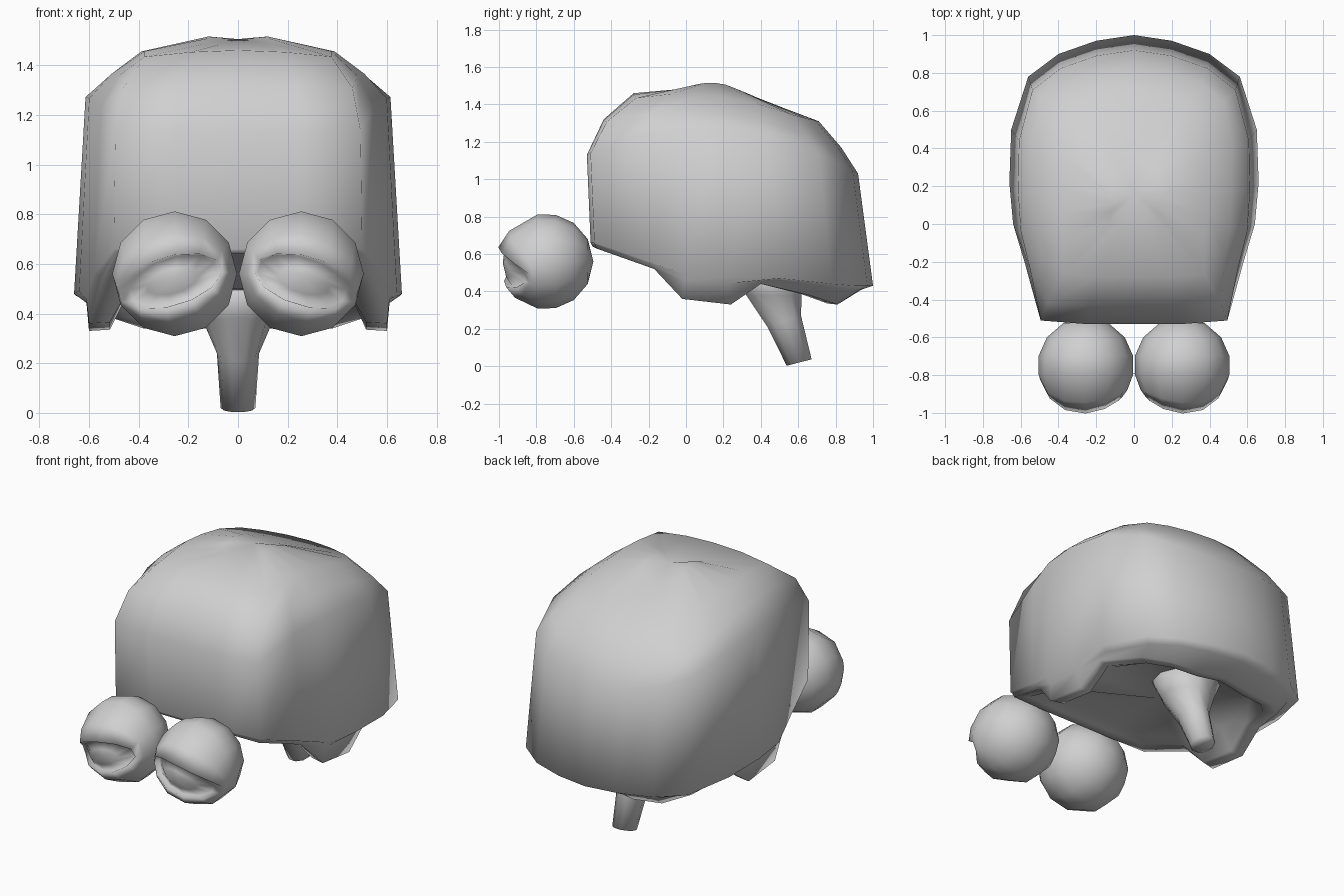
import bpy, bmesh, math

if "Cube" in bpy.data.objects:
    bpy.data.objects.remove(bpy.data.objects["Cube"])

grey = bpy.data.materials.new("grey")
grey.diffuse_color = (0.63, 0.63, 0.63, 1)
grey.use_nodes = True
grey.node_tree.nodes["Principled BSDF"].inputs["Base Color"].default_value = grey.diffuse_color


def loft(name, rings, start=None, end=None):
    """Skin closed rings of equal length, with a centre point at either end."""
    bm = bmesh.new()
    rows = [[bm.verts.new(p) for p in ring] for ring in rings]
    n = len(rows[0])
    for a, b in zip(rows, rows[1:]):
        for i in range(n):
            j = (i + 1) % n
            bm.faces.new((a[i], a[j], b[j], b[i]))
    for row, tip in ((rows[0], start), (rows[-1], end)):
        if tip:
            v = bm.verts.new(tip)
            for i in range(n):
                bm.faces.new((row[i], row[(i + 1) % n], v))
    bmesh.ops.recalc_face_normals(bm, faces=bm.faces)
    me = bpy.data.meshes.new(name)
    bm.to_mesh(me)
    bm.free()
    me.materials.append(grey)
    me.shade_smooth()
    ob = bpy.data.objects.new(name, me)
    bpy.context.collection.objects.link(ob)
    return ob


def mirrored(half):
    """Complete a half outline that starts and ends on x = 0."""
    return half + [(-x, y, z) for x, y, z in half[-2:0:-1]]


# Brain: widest outline, and the lobed rim under it
widest = [(0, -.51, .66), (.25, -.51, .66), (.5, -.49, .66), (.58, -.2, .56),
          (.64, 0, .49), (.66, .22, .48), (.65, .5, .47), (.56, .78, .44),
          (.4, .9, .43), (.2, .97, .43), (0, 1, .43)]
rim = [(0, -.5, .64), (.25, -.5, .64), (.48, -.48, .63), (.55, -.17, .52),
       (.6, -.02, .36), (.6, .24, .33), (.59, .4, .44), (.5, .66, .38),
       (.38, .78, .34), (.2, .81, .33), (0, .81, .36)]
# Step tucked in under the widest outline
step = [(r[0] + .01 * (r[0] > 0), w[1] * .7 + r[1] * .3, w[2] * .75 + r[2] * .25)
        for w, r in zip(widest, rim)]
# Flat bottom of the lobes, then the recessed underside
lip_in = [(x * .86, .15 + (y - .15) * .92, z + .005) for x, y, z in rim]
under = [(x * .76, .15 + (y - .15) * .82, max(z + .02, .47)) for x, y, z in rim]


def dome_ring(width, square, drop, front, back, zf, zs, zb):
    """Scaled outline, squared at both ends, through front, side and back heights."""
    ring = []
    for x, y, _ in widest:
        t = (y + .51) / 1.51
        z = zf * (1 - t) * (1 - 2 * t) + zs * 4 * t * (1 - t) + zb * t * (2 * t - 1)
        x *= width + square * (2 * t - 1) ** 2
        ring.append((x, front + (back - front) * t, z - drop * x * x))
    return ring


dome = [dome_ring(.93, .06, 0, -.53, .92, 1.13, 1.27, 1.03),
        dome_ring(.78, .15, .08, -.44, .83, 1.32, 1.375, 1.17),
        dome_ring(.59, .17, .2, -.28, .71, 1.46, 1.47, 1.31),
        dome_ring(.18, .08, 0, 0, .32, 1.485, 1.515, 1.455)]
loft("brain", [mirrored(r) for r in [under, lip_in, rim, step, widest] + dome],
     start=(0, .2, .5), end=(0, .16, 1.505))

# Brain stem: tilted tube flaring into the underside
stem = []
for y, z, rx, ry, tilt in ((.46, .5, .2, .2, 0), (.47, .38, .145, .155, 0),
                           (.525, .24, .085, .095, .03), (.605, .02, .07, .07, .018)):
    stem.append([(rx * math.cos(a), y + ry * math.sin(a), z + tilt * math.sin(a))
                 for a in (i * math.tau / 10 for i in range(10))])
loft("brain_stem", stem, start=(0, .46, .55), end=(0, .605, .02))

# Eyes: lidded ball wrapped around the forward axis, with an almond opening
R, N = .255, 12


def on_ball(x, z, r):
    return (x, -math.sqrt(max(r * r - x * x - z * z, 0)), z)


def make_eye(name, side):
    angles = [i * math.tau / N for i in range(N)]
    tilt = .17
    almond = []
    for a in angles:
        u, v = .212 * math.cos(a), .108 * math.sin(a)
        almond.append((u * math.cos(tilt) + v * math.sin(tilt) - .02,
                       v * math.cos(tilt) + u * math.sin(tilt) - .03))
    circle = lambda d: [(R * math.sin(d) * math.cos(a), -R * math.cos(d),
                         R * math.sin(d) * math.sin(a)) for a in angles]
    # eyeball surface seen between the lids
    ball = [on_ball(x * .5, z * .5 - .015, .228) for x, z in almond]
    inner = [on_ball(x * .86 + .015, z * .95, .224) for x, z in almond]
    # lid edges, the upper one overhanging
    lip = []
    for (x, z), a in zip(almond, angles):
        px, py, pz = on_ball(x, z, R)
        lip.append((px, py - .01 * max(math.sin(a), 0), pz))
    outer = circle(math.radians(80))
    lid = [on_ball((p[0] + q[0]) / 2, (p[2] + q[2]) / 2, R)
           for p, q in zip(lip, outer)]
    rings = [ball, inner, lip, lid, outer] + [circle(math.radians(d)) for d in (102, 126, 152)]
    place = lambda p: (side * (.255 - p[0]), p[1] - .75, p[2] + .56)
    loft(name, [[place(p) for p in r] for r in rings],
         start=place((0, -.228, -.015)), end=place((0, R, 0)))


make_eye("left_eye", -1)
make_eye("right_eye", 1)
